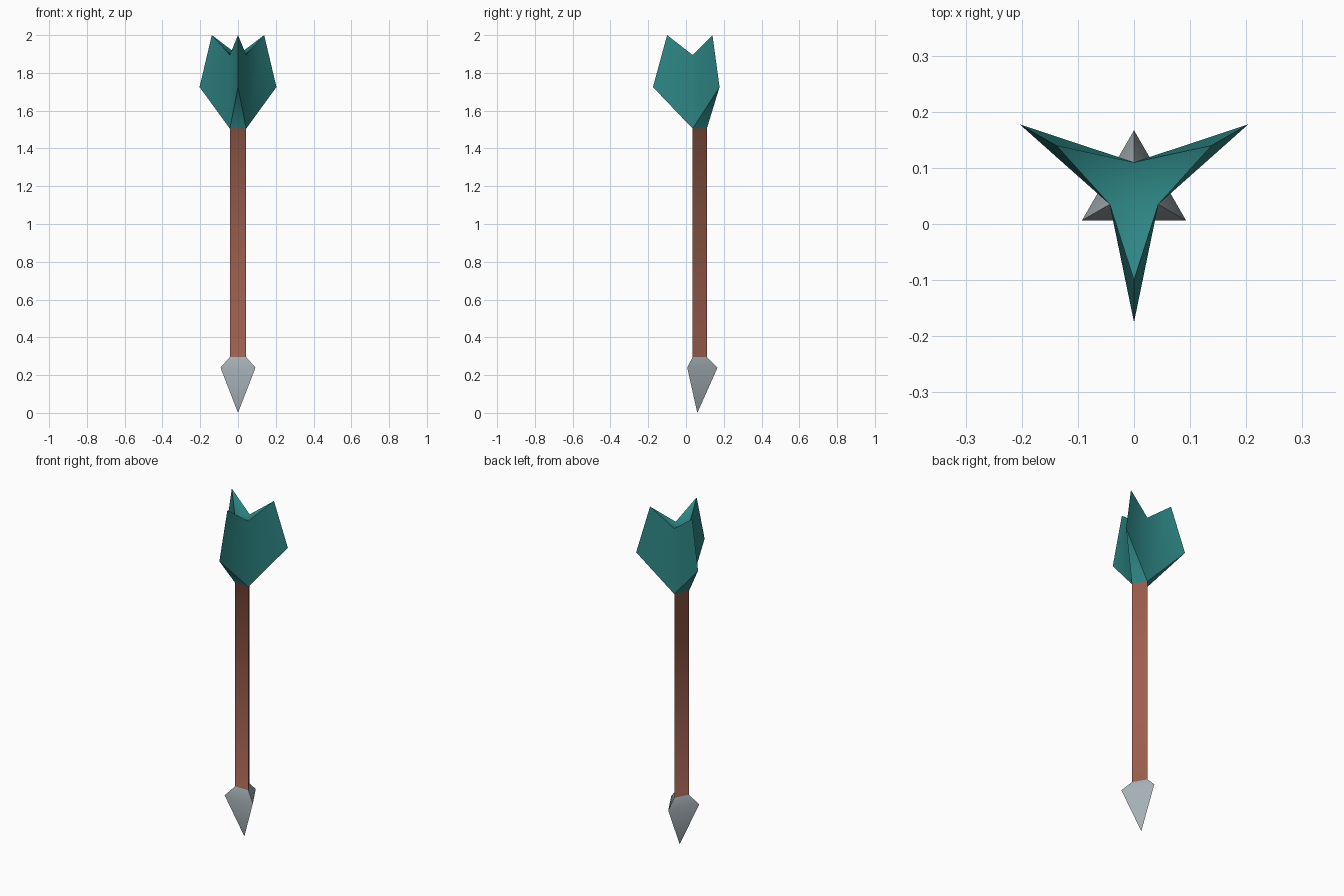
import bpy
import bmesh
from math import radians, sin, cos

if "Cube" in bpy.data.objects:
    bpy.data.objects.remove(bpy.data.objects["Cube"], do_unlink=True)

AXIS_Y = 0.06


def make_material(name, colour):
    mat = bpy.data.materials.new(name)
    mat.use_nodes = True
    mat.diffuse_color = colour
    mat.node_tree.nodes["Principled BSDF"].inputs["Base Color"].default_value = colour
    return mat


materials = [make_material("grey metal", (0.38, 0.44, 0.47, 1)),
             make_material("brown wood", (0.34, 0.115, 0.075, 1)),
             make_material("teal feather", (0.027, 0.24, 0.235, 1))]
METAL, WOOD, TEAL = range(3)

bm = bmesh.new()


def ring(radius, z, start):
    """Three points spaced evenly around the shaft axis."""
    angles = [radians(start + 120 * i) for i in range(3)]
    return [bm.verts.new((radius * cos(a), AXIS_Y + radius * sin(a), z)) for a in angles]


def face(verts, index):
    f = bm.faces.new(verts)
    f.material_index = index


# Profile rings: pointed head, triangular shaft, fletching
tip = bm.verts.new((0, AXIS_Y, 0))
head_wide = ring(0.107, 0.24, 90)
shaft_low = ring(0.05, 0.295, 90)
shaft_top = ring(0.05, 1.505, 90)
notch = ring(0.05, 1.895, 90)
fin_wide = ring(0.235, 1.725, 150)
fin_peak = ring(0.16, 2.0, 150)

for i in range(3):
    j = (i + 1) % 3
    # Head
    face([tip, head_wide[j], head_wide[i]], METAL)
    face([head_wide[i], head_wide[j], shaft_low[j], shaft_low[i]], METAL)
    # Shaft
    face([shaft_low[i], shaft_low[j], shaft_top[j], shaft_top[i]], WOOD)
    # Fin: underside, two sides, sloping top
    face([shaft_top[i], shaft_top[j], fin_wide[i]], TEAL)
    face([shaft_top[i], fin_wide[i], fin_peak[i], notch[i]], TEAL)
    face([fin_wide[i], shaft_top[j], notch[j], fin_peak[i]], TEAL)
    face([notch[i], fin_peak[i], notch[j]], TEAL)
# Centre of the fletching top
face(notch, TEAL)

bmesh.ops.recalc_face_normals(bm, faces=bm.faces)
mesh = bpy.data.meshes.new("arrow")
bm.to_mesh(mesh)
bm.free()
for mat in materials:
    mesh.materials.append(mat)

arrow = bpy.data.objects.new("arrow", mesh)
bpy.context.collection.objects.link(arrow)
bpy.ops.object.select_all(action="DESELECT")
arrow.select_set(True)
bpy.context.view_layer.objects.active = arrow
bpy.ops.object.shade_smooth_by_angle(angle=radians(50))
